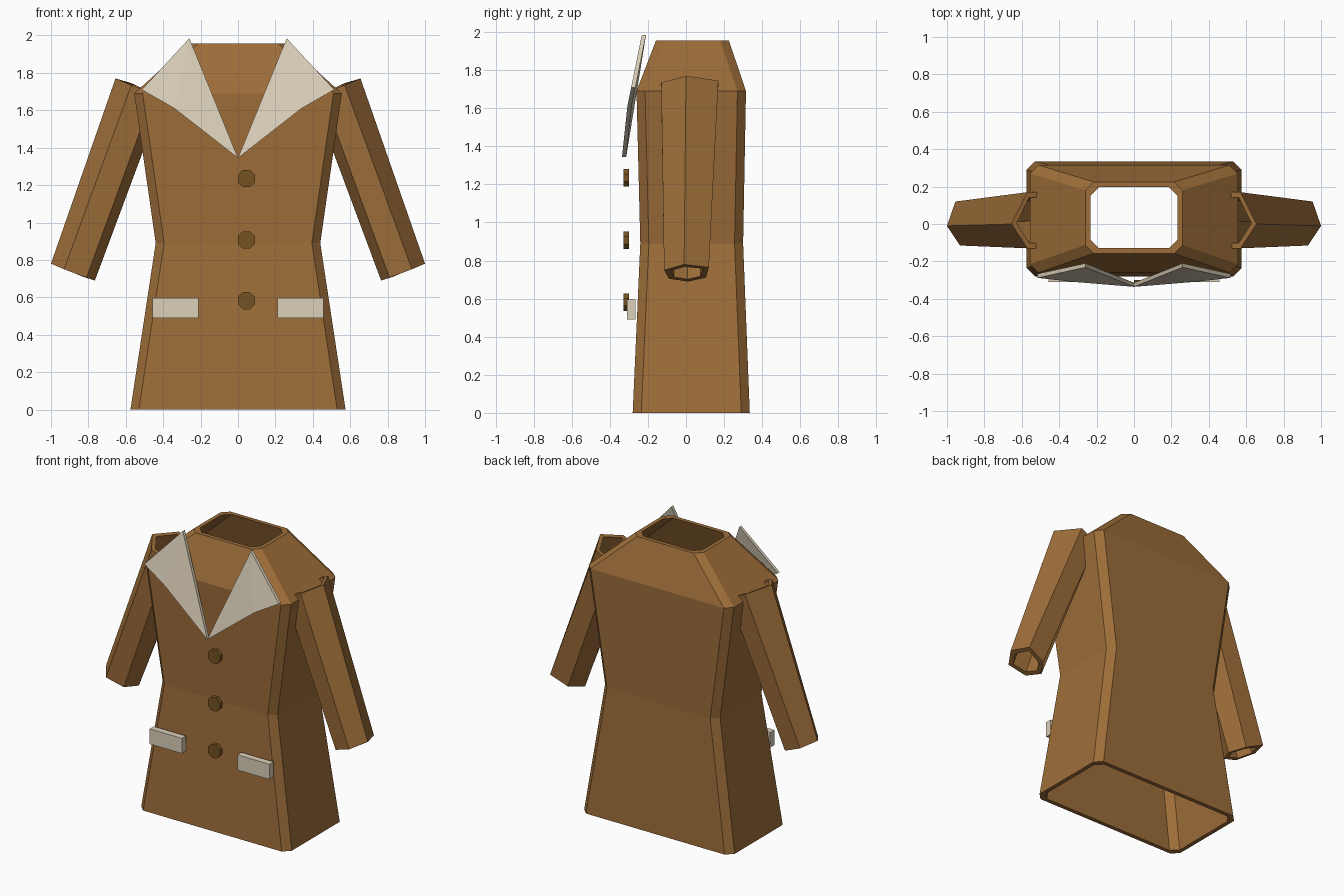
import bpy, bmesh
from math import pi
from mathutils import Vector, Matrix

cube = bpy.data.objects.get("Cube")
if cube:
    bpy.data.objects.remove(cube, do_unlink=True)


def make_material(name, rgb):
    m = bpy.data.materials.new(name)
    m.use_nodes = True
    m.diffuse_color = (*rgb, 1)
    m.node_tree.nodes["Principled BSDF"].inputs["Base Color"].default_value = (*rgb, 1)
    return m


brown = make_material("coat brown", (0.34, 0.155, 0.041))
dark = make_material("button brown", (0.175, 0.085, 0.016))
cream = make_material("cream trim", (0.71, 0.63, 0.49))


def finish(name, bm, mat):
    bmesh.ops.recalc_face_normals(bm, faces=bm.faces[:])
    mesh = bpy.data.meshes.new(name)
    bm.to_mesh(mesh)
    bm.free()
    mesh.materials.append(mat)
    ob = bpy.data.objects.new(name, mesh)
    bpy.context.collection.objects.link(ob)
    return ob


def shell(name, outer, inner, mat):
    """Open tube with wall thickness: loft up the outside and back down the inside."""
    bm = bmesh.new()
    loops = [[bm.verts.new(p) for p in ring] for ring in outer + inner[::-1]]
    n = len(loops[0])
    for a, b in zip(loops, loops[1:] + loops[:1]):
        for i in range(n):
            j = (i + 1) % n
            bm.faces.new((a[i], a[j], b[j], b[i]))
    return finish(name, bm, mat)


# Coat body: chamfered rectangles lofted from hem to neck
def body_ring(half, front, back, z, inset=0.0, c=0.045):
    x, f, b = half - inset, front + inset, back - inset
    return [(x, f + c, z), (x, b - c, z), (x - c, b, z), (c - x, b, z),
            (-x, b - c, z), (-x, f + c, z), (c - x, f, z), (x - c, f, z)]


levels = [(0.575, -0.28, 0.335, 0), (0.44, -0.24, 0.30, 0.89),
          (0.555, -0.26, 0.315, 1.69), (0.26, -0.157, 0.225, 1.957)]
shell("coat_body", [body_ring(*v) for v in levels],
      [body_ring(*v, inset=0.028) for v in levels], brown)

# Sleeves: six-sided tapering tubes, open at shoulder and cuff
shoulder = [(0.655, 0, 1.77), (0.57, -0.13, 1.735), (0.45, -0.13, 1.69),
            (0.40, 0.02, 1.67), (0.45, 0.17, 1.69), (0.57, 0.17, 1.745)]
cuff = [(1, -0.01, 0.78), (0.93, -0.115, 0.75), (0.81, -0.09, 0.705),
        (0.765, 0.01, 0.69), (0.83, 0.105, 0.71), (0.955, 0.12, 0.765)]


def shrink(ring, t):
    pts = [Vector(p) for p in ring]
    mid = sum(pts, Vector()) / len(pts)
    return [p + (mid - p).normalized() * t for p in pts]


def mirror(ring, side):
    return [(side * p[0], p[1], p[2]) for p in ring]


# Collar lapel outline: top tip, outer corner, lower edge, point at the chest
lapel = [(0.26, -0.232, 1.985), (0.515, -0.288, 1.71),
         (0.34, -0.308, 1.61), (0, -0.336, 1.345)]

for side, label in ((1, "left"), (-1, "right")):
    shell(label + "_sleeve",
          [mirror(cuff, side), mirror(shoulder, side)],
          [mirror(shrink(cuff, 0.035), side), mirror(shrink(shoulder, 0.03), side)], brown)

    # Lapel slab
    bm = bmesh.new()
    front = [bm.verts.new(p) for p in mirror(lapel, side)]
    rear = [bm.verts.new(v.co + Vector((0, 0.022, 0))) for v in front]
    for s in (front, rear):
        bm.faces.new((s[0], s[1], s[2]))
        bm.faces.new((s[0], s[2], s[3]))
    for i in range(4):
        j = (i + 1) % 4
        bm.faces.new((front[i], front[j], rear[j], rear[i]))
    finish(label + "_lapel", bm, cream)

    # Pocket flap
    bm = bmesh.new()
    bmesh.ops.create_cube(bm, size=1, matrix=Matrix.LocRotScale(
        Vector((side * 0.335, -0.288, 0.543)), None, Vector((0.246, 0.045, 0.105))))
    finish(label + "_pocket_flap", bm, cream)

# Buttons down the front
for name, z in (("top", 1.235), ("middle", 0.907), ("bottom", 0.582)):
    bm = bmesh.new()
    turn = (Matrix.Translation((0.045, -0.314, z)) @ Matrix.Rotation(pi / 2, 4, "X")
            @ Matrix.Rotation(pi / 8, 4, "Z"))
    bmesh.ops.create_cone(bm, cap_ends=True, segments=8, radius1=0.05, radius2=0.05,
                          depth=0.028, matrix=turn)
    finish(name + "_button", bm, dark)
